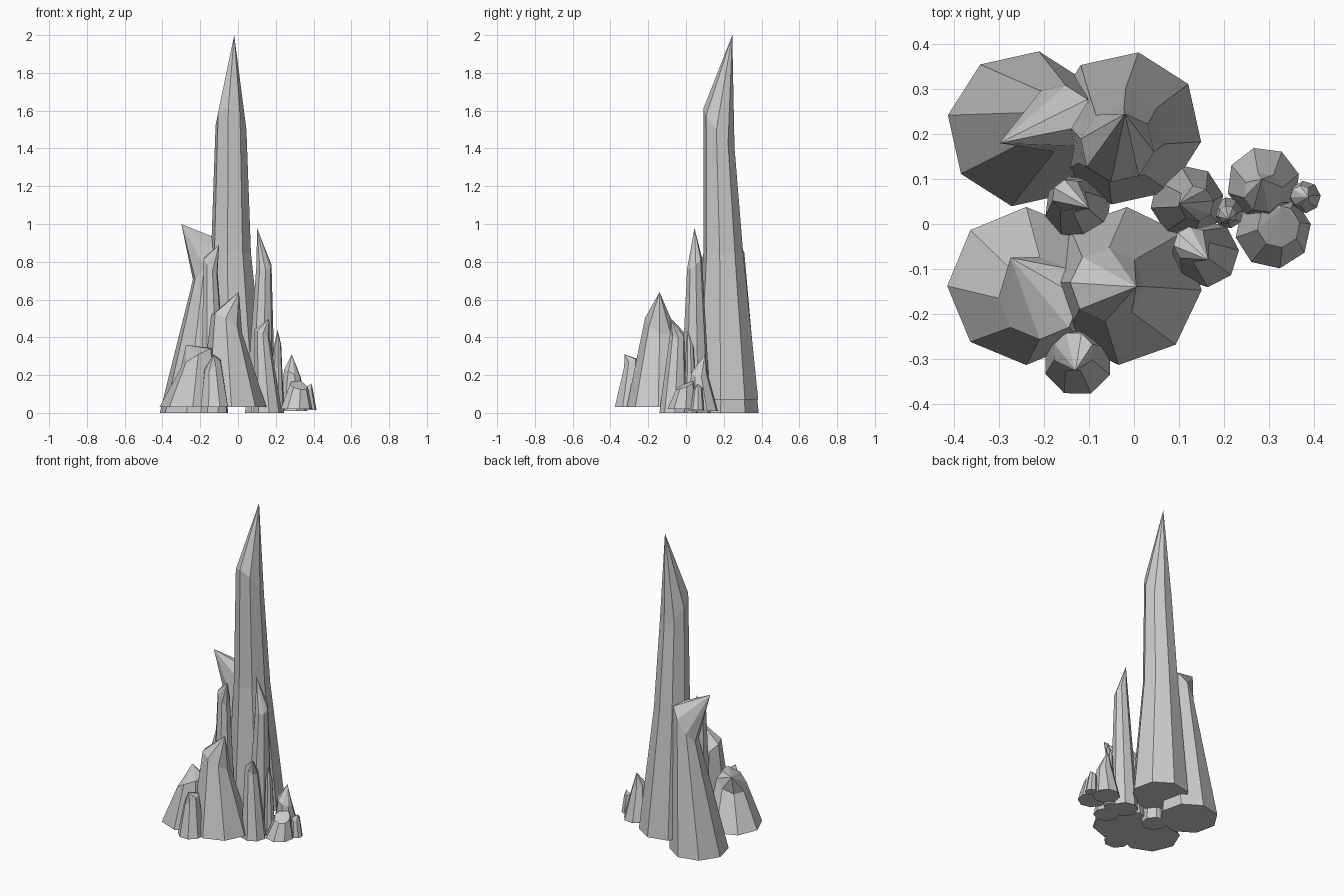
import bpy
from math import cos, sin, radians, tau


def spire(name, base, shoulder, tilt, tip, phase=0, mid=None, sides=8):
    """Faceted crystal. base / mid / shoulder are (x, y, z, radius);
    tilt is the rise of the shoulder ring towards +x and +y."""
    rings = [(base, (0, 0))]
    if mid:
        rings.append((mid, (0, 0)))
    rings.append((shoulder, tilt))
    verts, faces = [], [list(range(sides))[::-1]]
    for (x, y, z, r), (tx, ty) in rings:
        for i in range(sides):
            a = tau * i / sides + radians(phase)
            c, s = cos(a), sin(a)
            verts.append((x + r * c, y + r * s, z + tx * c + ty * s))
    for k in range(len(rings) - 1):
        for i in range(sides):
            j = (i + 1) % sides
            a, b = k * sides, (k + 1) * sides
            faces.append((a + i, a + j, b + j, b + i))
    # pointed tip
    top = (len(rings) - 1) * sides
    verts.append(tip)
    for i in range(sides):
        faces.append((top + i, top + (i + 1) % sides, len(verts) - 1))
    mesh = bpy.data.meshes.new(name)
    mesh.from_pydata(verts, [], faces)
    mesh.update()
    bpy.context.collection.objects.link(bpy.data.objects.new(name, mesh))


# large spires
spire("main_spire", (-0.02, 0.213, 0.07, 0.172), (-0.037, 0.175, 1.51, 0.083),
      (-0.03, -0.1), (-0.02, 0.245, 2.0), -10, mid=(-0.037, 0.197, 0.85, 0.107))
spire("back_left_spire", (-0.242, 0.212, 0, 0.175), (-0.165, 0.235, 0.81, 0.075),
      (0.11, 0.02), (-0.30, 0.18, 1.0), -10)
spire("front_centre_spire", (-0.025, -0.138, 0.03, 0.176), (-0.06, -0.135, 0.47, 0.082),
      (-0.05, -0.03), (0.005, -0.14, 0.64), -3)
spire("front_left_spire", (-0.24, -0.138, 0.03, 0.176), (-0.21, -0.165, 0.29, 0.092),
      (0.05, -0.02), (-0.275, -0.075, 0.36), 0)

# slim middle spires
spire("left_slim_spire", (-0.125, 0.035, 0.0, 0.075), (-0.145, 0.062, 0.78, 0.038),
      (-0.04, 0.02), (-0.10, 0.035, 0.89), 15)
spire("right_slim_spire", (0.118, 0.05, 0, 0.082), (0.138, 0.045, 0.79, 0.04),
      (-0.01, 0.03), (0.10, 0.045, 0.98), 10)

# small spires around the foot
spire("front_small_spire", (-0.125, -0.305, 0.03, 0.078), (-0.135, -0.285, 0.25, 0.046),
      (0.03, 0.02), (-0.13, -0.325, 0.31), 22)
spire("right_front_spire", (0.158, -0.065, 0, 0.076), (0.128, -0.045, 0.42, 0.04),
      (-0.02, 0.0), (0.165, -0.08, 0.5), 5)
spire("right_thin_spire", (0.21, 0.025, 0, 0.035), (0.208, 0.02, 0.35, 0.021),
      (0.01, 0.0), (0.21, 0.01, 0.44), 10)
spire("right_back_spire", (0.288, 0.09, 0.01, 0.082), (0.288, 0.07, 0.21, 0.045),
      (-0.02, 0.0), (0.285, 0.10, 0.31), 15)
spire("right_stub", (0.31, -0.015, 0.02, 0.085), (0.322, -0.005, 0.145, 0.048),
      (-0.01, 0.02), (0.33, 0.04, 0.17), 10)
spire("far_right_stub", (0.38, 0.06, 0.015, 0.036), (0.372, 0.062, 0.125, 0.024),
      (0.0, 0.01), (0.388, 0.06, 0.155), 5)
